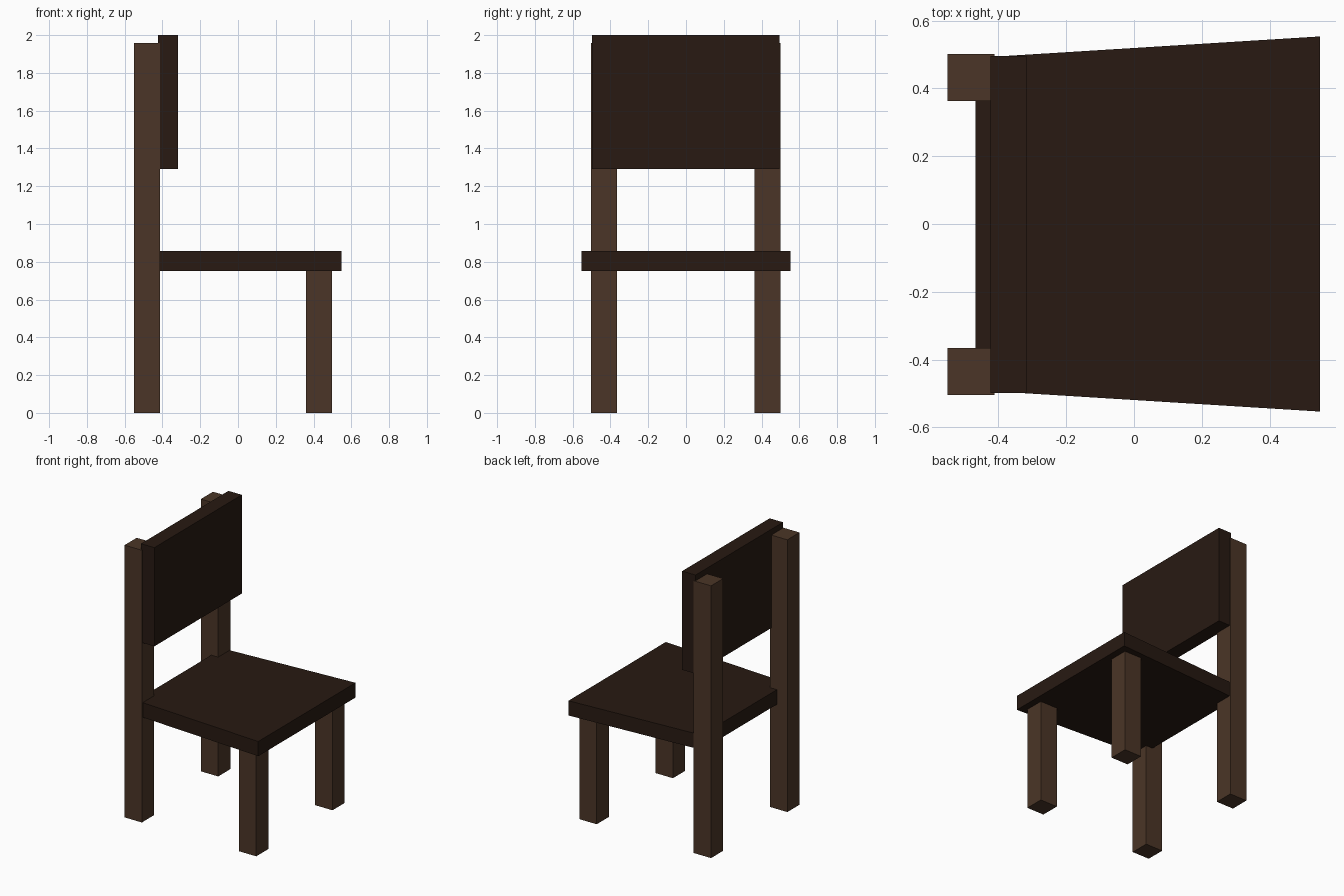
import bpy
import bmesh

if "Cube" in bpy.data.objects:
    bpy.data.objects.remove(bpy.data.objects["Cube"])


def material(name, color):
    m = bpy.data.materials.new(name)
    m.diffuse_color = (*color, 1)
    m.use_nodes = True
    m.node_tree.nodes["Principled BSDF"].inputs["Base Color"].default_value = m.diffuse_color
    return m


leg_wood = material("leg_wood", (0.070, 0.036, 0.020))
dark_wood = material("dark_wood", (0.021, 0.010, 0.006))


def block(name, x0, x1, y0, y1, z0, z1, mat, front_flare=0.0):
    """Box between limits; front_flare widens its +x end on each side."""
    bm = bmesh.new()
    bmesh.ops.create_cube(bm, size=1)
    for v in bm.verts:
        at_front = v.co.x > 0
        side = 1 if v.co.y > 0 else -1
        v.co.x = x1 if at_front else x0
        v.co.y = (y1 if side > 0 else y0) + side * front_flare * at_front
        v.co.z = z1 if v.co.z > 0 else z0
    mesh = bpy.data.meshes.new(name)
    bm.to_mesh(mesh)
    bm.free()
    mesh.materials.append(mat)
    obj = bpy.data.objects.new(name, mesh)
    bpy.context.collection.objects.link(obj)
    return obj


# Legs: the back pair rises to carry the backrest
for side, y in (("left", 0.432), ("right", -0.435)):
    block(f"back_leg_{side}", -0.55, -0.412, y - 0.069, y + 0.069, 0, 1.958, leg_wood)
    block(f"front_leg_{side}", 0.36, 0.498, y - 0.069, y + 0.069, 0, 0.755, leg_wood)

# Seat: tapered slab let into the back legs
block("seat", -0.467, 0.548, -0.49, 0.49, 0.752, 0.858, dark_wood, front_flare=0.063)

# Backrest panel in front of the back legs
block("backrest", -0.423, -0.317, -0.498, 0.496, 1.29, 2.0, dark_wood)
